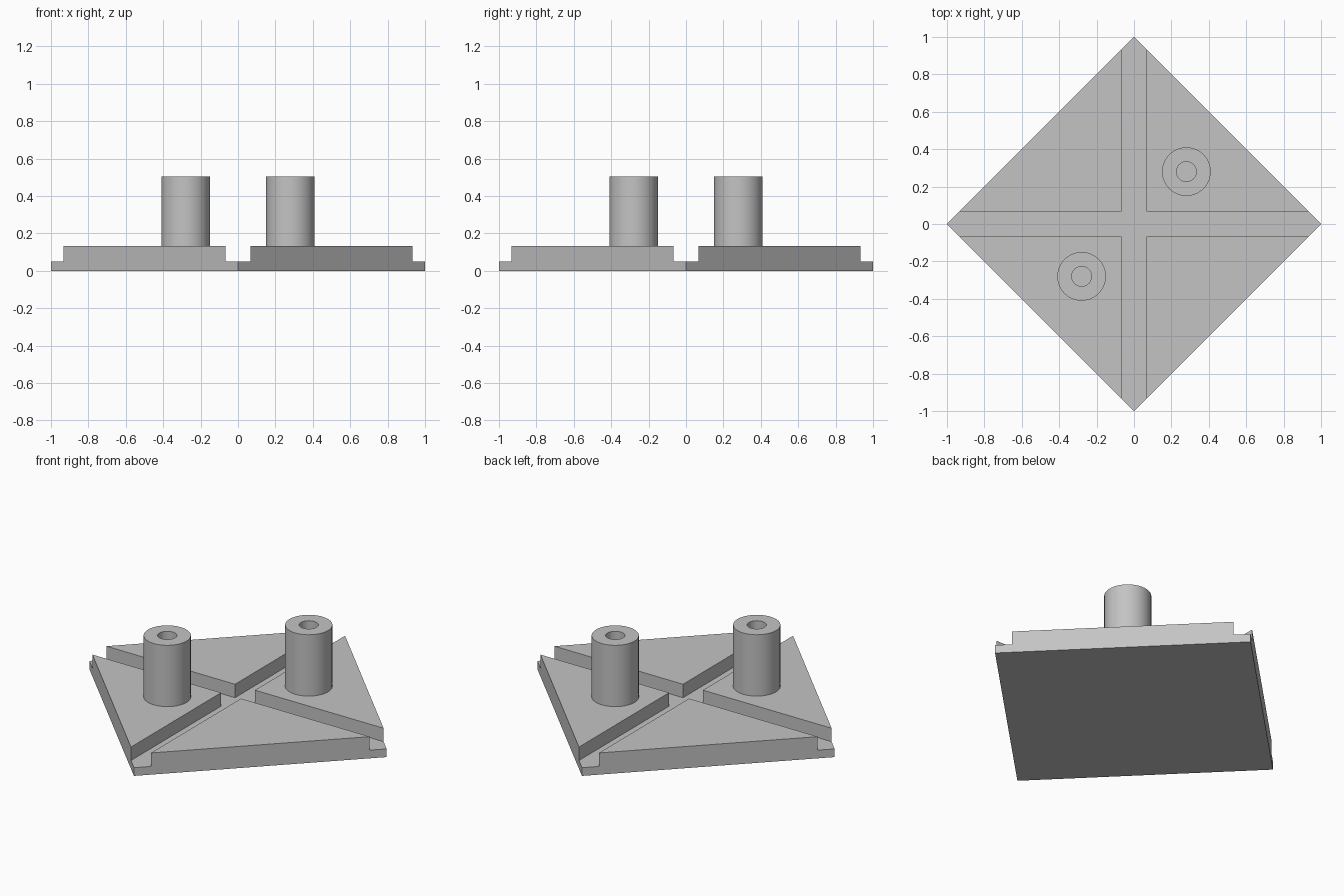
import bpy
import bmesh
import math
from mathutils import Matrix, Vector

cube = bpy.data.objects.get("Cube")
if cube:
    bpy.data.objects.remove(cube, do_unlink=True)

BASE_TOP, PAD_TOP, PEG_TOP = 0.05, 0.132, 0.505
GROOVE = 0.067            # half width of the cross channel
PEG_POS, PEG_R, HOLE_R = 0.28, 0.13, 0.053

grey = bpy.data.materials.new("light grey")
grey.use_nodes = True
colour = (0.55, 0.55, 0.55, 1)
grey.diffuse_color = colour
grey.node_tree.nodes["Principled BSDF"].inputs["Base Color"].default_value = colour


def finish(name, bm):
    bmesh.ops.recalc_face_normals(bm, faces=bm.faces)
    mesh = bpy.data.meshes.new(name)
    bm.to_mesh(mesh)
    bm.free()
    mesh.materials.append(grey)
    obj = bpy.data.objects.new(name, mesh)
    bpy.context.collection.objects.link(obj)
    return obj


def prism(name, outline, z0, z1):
    """Extrude a flat outline from z0 to z1."""
    bm = bmesh.new()
    face = bm.faces.new([bm.verts.new((x, y, z0)) for x, y in outline])
    new = bmesh.ops.extrude_face_region(bm, geom=[face], use_keep_orig=True)["geom"]
    verts = [v for v in new if isinstance(v, bmesh.types.BMVert)]
    bmesh.ops.translate(bm, verts=verts, vec=(0, 0, z1 - z0))
    return finish(name, bm)


def tube(name, x, y):
    """Spin a rectangular section into a hollow peg."""
    bm = bmesh.new()
    section = [(HOLE_R, PAD_TOP), (PEG_R, PAD_TOP), (PEG_R, PEG_TOP), (HOLE_R, PEG_TOP)]
    verts = [bm.verts.new((r, 0, z)) for r, z in section]
    edges = [bm.edges.new((verts[i], verts[i - 1])) for i in range(4)]
    bmesh.ops.spin(bm, geom=verts + edges, cent=(0, 0, 0), axis=(0, 0, 1),
                   angle=math.tau, steps=64, use_merge=True)
    bmesh.ops.remove_doubles(bm, verts=bm.verts, dist=0.0001)
    bmesh.ops.transform(bm, verts=bm.verts, matrix=Matrix.Translation(Vector((x, y, 0))))
    obj = finish(name, bm)
    bpy.ops.object.select_all(action='DESELECT')
    obj.select_set(True)
    bpy.context.view_layer.objects.active = obj
    bpy.ops.object.shade_smooth_by_angle(angle=math.radians(35))


# Diamond base plate
prism("base_plate", [(1, 0), (0, 1), (-1, 0), (0, -1)], 0, BASE_TOP)

# Four raised triangular pads around the cross channel
for side, sx in (("left", 1), ("right", -1)):
    for end, sy in (("front", -1), ("back", 1)):
        corners = [(GROOVE, GROOVE), (1 - GROOVE, GROOVE), (GROOVE, 1 - GROOVE)]
        prism(f"{end}_{side}_pad", [(sx * x, sy * y) for x, y in corners], BASE_TOP, PAD_TOP)

# Two hollow pegs on opposite pads
tube("back_left_peg", PEG_POS, PEG_POS)
tube("front_right_peg", -PEG_POS, -PEG_POS)
